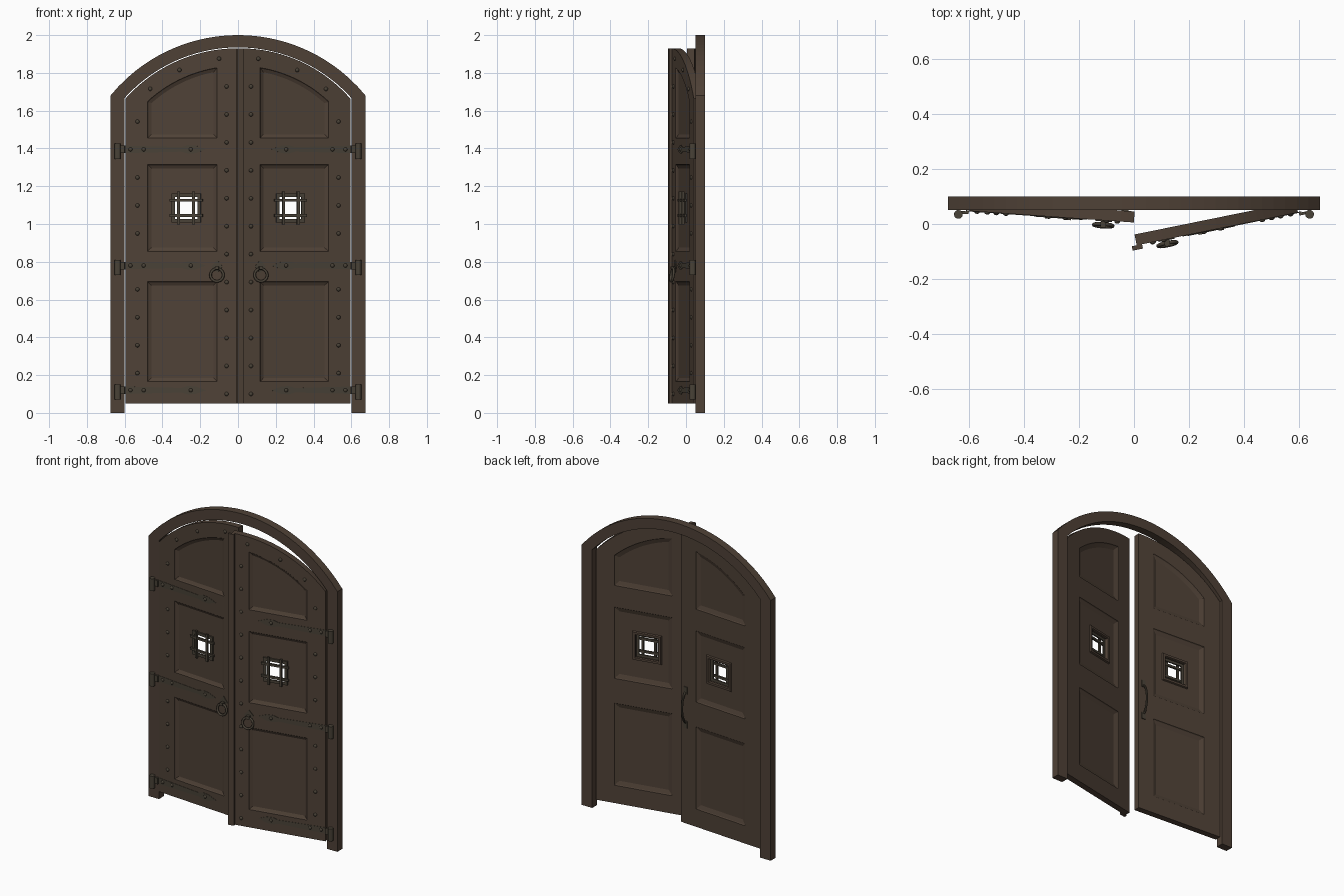
import bpy, bmesh, math
from mathutils import Matrix, Vector

cube = bpy.data.objects.get("Cube")
if cube:
    bpy.data.objects.remove(cube)


def material(name, rgb):
    m = bpy.data.materials.new(name)
    m.use_nodes = True
    m.diffuse_color = (*rgb, 1)
    m.node_tree.nodes["Principled BSDF"].inputs["Base Color"].default_value = (*rgb, 1)
    return m


WOOD = material("dark brown wood", (0.078, 0.053, 0.037))
IRON = material("dark iron", (0.066, 0.054, 0.038))
ARC_Z = 1.128                    # common centre of all arches
FRONT, BACK = 0.05, 0.09         # faces of a closed door leaf
PIVOT = Vector((0.637, 0.035, 0))


def finish(bm, name, mat, matrix=Matrix(), smooth=False):
    bm.transform(matrix)
    bmesh.ops.recalc_face_normals(bm, faces=bm.faces)
    mesh = bpy.data.meshes.new(name)
    bm.to_mesh(mesh)
    bm.free()
    mesh.materials.append(mat)
    ob = bpy.data.objects.new(name, mesh)
    bpy.context.collection.objects.link(ob)
    if smooth:
        mesh.shade_smooth()
    return ob


def arc_height(x, r):
    return ARC_Z + math.sqrt(r * r - x * x)


def outline(x0, x1, z0, z1=None, r=None, d=0, n=14):
    """Panel outline shrunk by d, with a flat top z1 or an arched top of radius r."""
    x0, x1, z0 = x0 + d, x1 - d, z0 + d
    if r is None:
        return [(x0, z0), (x1, z0), (x1, z1 - d), (x0, z1 - d)]
    xs = [x1 + (x0 - x1) * i / n for i in range(n + 1)]
    return [(x0, z0), (x1, z0)] + [(x, arc_height(x, r - d)) for x in xs]


def ring(bm, pts, y):
    vs = [bm.verts.new((x, y, z)) for x, z in pts]
    return vs, [bm.edges.new((vs[i - 1], vs[i])) for i in range(len(vs))]


def bridge(bm, a, b):
    for i in range(len(a)):
        bm.faces.new((a[i - 1], a[i], b[i], b[i - 1]))


def fill(bm, rings):
    edges = [e for r in rings for e in r[1]]
    bmesh.ops.triangle_fill(bm, edges=edges, use_beauty=True, use_dissolve=False)


def box(bm, lo, hi):
    lo, hi = Vector(lo), Vector(hi)
    m = Matrix.Translation((lo + hi) / 2) @ Matrix.Diagonal((*(hi - lo), 1))
    bmesh.ops.create_cube(bm, size=1, matrix=m)


def plate(bm, pts, y0, y1):
    a, b = ring(bm, pts, y0)[0], ring(bm, pts, y1)[0]
    bm.faces.new(a)
    bm.faces.new(b)
    bridge(bm, a, b)


def torus(bm, centre, major, minor, tilt=0, seg=28, sides=8):
    turn = Matrix.Translation(centre) @ Matrix.Rotation(tilt, 4, "X")
    rows = []
    for i in range(seg):
        a = math.tau * i / seg
        row = []
        for j in range(sides):
            b = math.tau * j / sides
            r = major + minor * math.cos(b)
            row.append(bm.verts.new(turn @ Vector((r * math.cos(a), minor * math.sin(b), r * math.sin(a)))))
        rows.append(row)
    for i in range(seg):
        bridge(bm, rows[i - 1], rows[i])


def studs(bm, points, y=FRONT, r=0.011):
    for x, z in points:
        m = Matrix.Translation((x, y, z)) @ Matrix.Diagonal((1, 0.8, 1, 1))
        bmesh.ops.create_uvsphere(bm, u_segments=10, v_segments=6, radius=r, matrix=m)


# Arched frame: jambs and arch in one swept band
def frame_path(half, r, n=32):
    xs = [-half + 2 * half * i / n for i in range(n + 1)]
    return [(-half, 0)] + [(x, arc_height(x, r)) for x in xs] + [(half, 0)]


bm = bmesh.new()
rows = []
for (xo, zo), (xi, zi) in zip(frame_path(0.675, 0.872), frame_path(0.6, 0.807)):
    rows.append([bm.verts.new(p) for p in ((xo, 0.05, zo), (xi, 0.05, zi), (xi, 0.1, zi), (xo, 0.1, zo))])
for a, b in zip(rows, rows[1:]):
    bridge(bm, a, b)
bm.faces.new(rows[0])
bm.faces.new(rows[-1])
finish(bm, "arched_frame", WOOD)

PANELS = [dict(x0=0.11, x1=0.48, z0=0.165, z1=0.695),
          dict(x0=0.11, x1=0.48, z0=0.855, z1=1.315),
          dict(x0=0.11, x1=0.48, z0=1.455, r=0.708)]
WX, WZ, WH = 0.275, 1.085, 0.075   # window centre and half size
WINDOW = dict(x0=WX - WH, x1=WX + WH, z0=WZ - WH, z1=WZ + WH)


def door(side, sign, angle):
    place = (Matrix.Diagonal((sign, 1, 1, 1)) @ Matrix.Translation(PIVOT)
             @ Matrix.Rotation(math.radians(angle), 4, "Z") @ Matrix.Translation(-PIVOT))

    def done(bm, name, mat=IRON, smooth=False):
        return finish(bm, side + "_" + name, mat, place, smooth)

    # Leaf with moulded, recessed panels on both faces and a window opening
    bm = bmesh.new()
    edge, hole = [], []
    for y, inward, slope in ((FRONT, 1, 0.02), (BACK, -1, 0.028)):
        outer = ring(bm, outline(0, 0.597, 0.05, r=0.802, n=24), y)
        edge.append(outer[0])
        mouths = []
        for i, p in enumerate(PANELS):
            steps = [ring(bm, outline(**p, d=d), y + inward * h)
                     for d, h in ((0, 0), (0.004, 0.005), (slope, 0.013))]
            for a, b in zip(steps, steps[1:]):
                bridge(bm, a[0], b[0])
            mouths.append(steps[0])
            if i == 1:
                w = ring(bm, outline(**WINDOW), y + inward * 0.013)
                hole.append(w[0])
                fill(bm, [steps[-1], w])
            else:
                bm.faces.new(steps[-1][0])
        fill(bm, [outer] + mouths)
    bridge(bm, *edge)
    bridge(bm, *hole)
    done(bm, "door_leaf", WOOD)

    # Window surround on the back, and the iron grille in front
    bm = bmesh.new()
    a = ring(bm, outline(**WINDOW, d=-0.018), BACK - 0.013)[0]
    b = ring(bm, outline(**WINDOW, d=-0.014), BACK - 0.004)[0]
    c = ring(bm, outline(**WINDOW, d=0), BACK - 0.004)[0]
    d = ring(bm, outline(**WINDOW, d=0.004), BACK - 0.013)[0]
    for p, q in ((a, b), (b, c), (c, d), (d, a)):
        bridge(bm, p, q)
    done(bm, "window_surround", WOOD)
    bm = bmesh.new()
    y = FRONT + 0.004
    for k in (-0.068, 0.068):
        box(bm, (WX + k - 0.009, y, WZ - 0.077), (WX + k + 0.009, y + 0.009, WZ + 0.077))
        box(bm, (WX - 0.077, y, WZ + k - 0.009), (WX + 0.077, y + 0.009, WZ + k + 0.009))
    for k in (-0.04, 0.04):
        box(bm, (WX + k - 0.007, y - 0.012, WZ - 0.088), (WX + k + 0.007, y, WZ + 0.088))
        box(bm, (WX - 0.088, y - 0.008, WZ + k - 0.007), (WX + 0.088, y + 0.004, WZ + k + 0.007))
    done(bm, "window_grille")

    # Strap hinges with leaf-shaped tips and barrels
    straps, barrels = bmesh.new(), bmesh.new()
    points = []
    for z in (0.12, 0.78, 1.395):
        half = [(0.61, 0.02), (0.3, 0.012), (0.265, 0.022), (0.225, 0.02), (0.17, 0)]
        pts = [(x, z + h) for x, h in half] + [(x, z - h) for x, h in reversed(half[:-1])]
        plate(straps, pts, FRONT - 0.002, FRONT + 0.002)
        points += [(0.25, z), (0.5, z), (0.57, z)]
        box(barrels, (0.6, FRONT - 0.012, z - 0.02), (PIVOT.x, FRONT - 0.002, z + 0.02))
        bmesh.ops.create_cone(barrels, cap_ends=True, segments=14, radius1=0.016, radius2=0.016, depth=0.08,
                              matrix=Matrix.Translation(PIVOT + Vector((0, 0, z - 0.01))))
    done(straps, "hinge_straps")
    done(barrels, "hinge_barrels")

    # Round-headed studs on stiles, arch rail and straps
    bm = bmesh.new()
    points += [(0.06, 0.1 + 0.148 * i) for i in range(12)]
    points += [(0.533, 0.21 + 0.148 * i) for i in range(10) if i not in (4, 8)]
    points += [(0.1, 1.875), (0.31, 1.815), (0.465, 1.715)]
    studs(bm, points)
    done(bm, "studs", smooth=True)

    # Ring pull on a small diamond plate
    bm = bmesh.new()
    plate(bm, [(0.11, 0.81), (0.14, 0.775), (0.11, 0.74), (0.08, 0.775)], FRONT - 0.004, FRONT + 0.002)
    box(bm, (0.1, FRONT - 0.026, 0.758), (0.12, FRONT, 0.776))
    done(bm, "ring_plate")
    bm = bmesh.new()
    torus(bm, (0.11, FRONT - 0.018, 0.73), 0.034, 0.007, math.radians(-8))
    done(bm, "ring_pull", smooth=True)

    if sign > 0:
        # Cover strip over the meeting edge
        bm = bmesh.new()
        box(bm, (-0.018, FRONT - 0.016, 0.05), (0.02, FRONT, 1.93))
        done(bm, "cover_strip", WOOD)
    else:
        # Bowed pull handle on the back
        bm = bmesh.new()
        rows = []
        for i in range(13):
            t = i / 12
            y, z = BACK + 0.004 + 0.032 * math.sin(math.pi * t) ** 0.6, 0.7 + 0.2 * t
            rows.append([bm.verts.new((0.035 + 0.007 * math.cos(a), y + 0.006 * math.sin(a), z))
                         for a in (math.tau * j / 8 for j in range(8))])
        for p, q in zip(rows, rows[1:]):
            bridge(bm, p, q)
        for z in (0.69, 0.91):
            box(bm, (0.022, BACK, z - 0.022), (0.048, BACK + 0.006, z + 0.022))
        done(bm, "back_handle")


door("left", 1, 11.5)
door("right", -1, 4)
